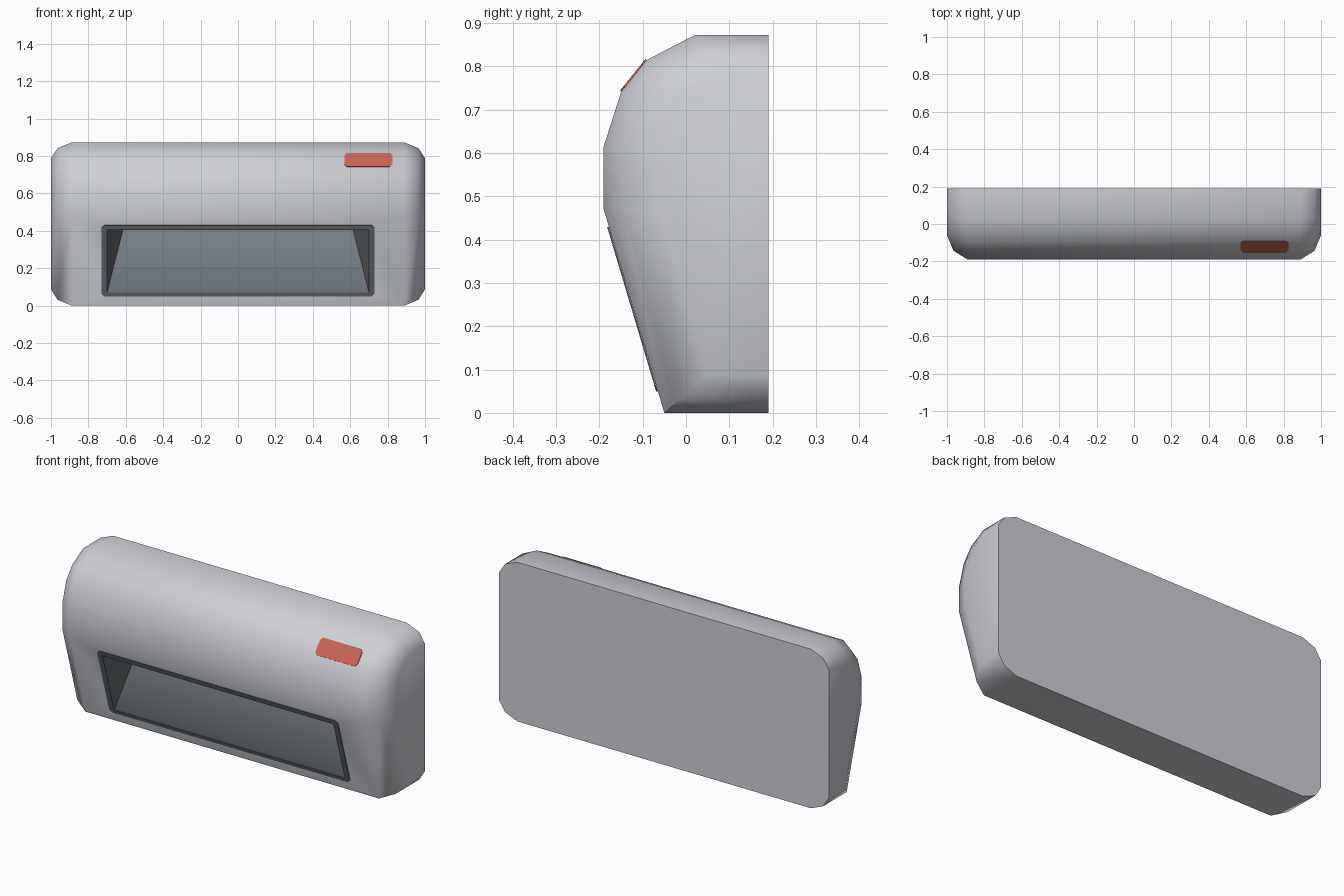
import bpy, bmesh
from mathutils import Vector

if "Cube" in bpy.data.objects:
    bpy.data.objects.remove(bpy.data.objects["Cube"])


def material(name, rgb):
    m = bpy.data.materials.new(name)
    m.diffuse_color = (*rgb, 1)
    m.use_nodes = True
    m.node_tree.nodes["Principled BSDF"].inputs["Base Color"].default_value = m.diffuse_color
    return m


SHELL = material("light grey", (0.62, 0.63, 0.67))
FRAME = material("dark grey", (0.12, 0.135, 0.145))
PANEL = material("slate grey", (0.19, 0.22, 0.245))
RED = material("red", (0.60, 0.13, 0.09))

# Side profiles (y, z): full section and the smaller one at the end caps
OUTER = [(0.19, 0), (-0.05, 0), (-0.19, 0.47), (-0.19, 0.615),
         (-0.15, 0.74), (-0.09, 0.815), (0.02, 0.872), (0.19, 0.872)]
INNER = [(0.19, 0.087), (0.05, 0.087), (-0.06, 0.47), (-0.06, 0.60),
         (-0.035, 0.69), (0.005, 0.745), (0.07, 0.787), (0.19, 0.787)]


def on_facet(i, x, z, lift=0.0):
    """Point on profile facet i at the given x and z, lifted along its normal."""
    (y0, z0), (y1, z1) = OUTER[i], OUTER[i + 1]
    n = Vector((0, -(z1 - z0), y1 - y0)).normalized()
    return Vector((x, y0 + (y1 - y0) * (z - z0) / (z1 - z0), z)) + n * lift


def finish(name, bm, mats, angle=None):
    bmesh.ops.recalc_face_normals(bm, faces=bm.faces)
    mesh = bpy.data.meshes.new(name)
    bm.to_mesh(mesh)
    bm.free()
    for m in mats:
        mesh.materials.append(m)
    ob = bpy.data.objects.new(name, mesh)
    bpy.context.collection.objects.link(ob)
    if angle:
        bpy.ops.object.select_all(action='DESELECT')
        ob.select_set(True)
        bpy.context.view_layer.objects.active = ob
        bpy.ops.object.shade_smooth_by_angle(angle=angle)
    return ob


# Housing: sections lofted along x, with a wedge recess in the sloping front
bm = bmesh.new()
stations = [(-1, 1), (-0.965, 0.36), (-0.89, 0), (0.89, 0), (0.965, 0.36), (1, 1)]
rings = []
for x, t in stations:
    rings.append([bm.verts.new((x, a[0] + (b[0] - a[0]) * t, a[1] + (b[1] - a[1]) * t))
                  for a, b in zip(OUTER, INNER)])
n = len(OUTER)
for k in range(len(rings) - 1):
    for i in range(n - 1):
        if k == 2 and i == 1:
            continue          # front opening is filled below
        a, b = rings[k], rings[k + 1]
        bm.faces.new((a[i], a[i + 1], b[i + 1], b[i]))
bm.faces.new(rings[0])
bm.faces.new(rings[-1])
bm.faces.new([r[0] for r in rings] + [r[-1] for r in reversed(rings)])  # flat back

HX, HZ0, HZ1 = 0.70, 0.07, 0.405
hole = [bm.verts.new(on_facet(1, x, z))
        for x, z in ((-HX, HZ0), (HX, HZ0), (HX, HZ1), (-HX, HZ1))]
edge = [rings[2][1], rings[3][1], rings[3][2], rings[2][2]]
for i in range(4):
    j = (i + 1) % 4
    bm.faces.new((edge[i], edge[j], hole[j], hole[i]))
deep = [bm.verts.new((x, 0.02, HZ1)) for x in (-0.615, 0.615)]
for verts, idx in (((hole[0], hole[1], deep[1], deep[0]), 2),
                   ((hole[0], deep[0], hole[3]), 1),
                   ((hole[1], hole[2], deep[1]), 1),
                   ((hole[3], deep[0], deep[1], hole[2]), 1)):
    bm.faces.new(verts).material_index = idx
finish("housing", bm, [SHELL, FRAME, PANEL], 0.68)


def plate(name, facet, x0, x1, z0, z1, cut, mat, opening=None, lift=0.004):
    """Thin plate with clipped corners lying on a facet, optionally open inside."""
    outline = [(x0, z0 + cut), (x0 + cut, z0), (x1 - cut, z0), (x1, z0 + cut),
               (x1, z1 - cut), (x1 - cut, z1), (x0 + cut, z1), (x0, z1 - cut)]
    bm = bmesh.new()

    def ring(points, h):
        return [bm.verts.new(on_facet(facet, x, z, h)) for x, z in points]

    def wall(a, b):
        for i in range(len(a)):
            j = (i + 1) % len(a)
            bm.faces.new((a[i], a[j], b[j], b[i]))

    low, top = ring(outline, 0.0005), ring(outline, lift)
    wall(low, top)
    if opening:
        ilow, itop = ring(opening, 0.0005), ring(opening, lift)
        wall(ilow, itop)
        for o, c in ((low, ilow), (top, itop)):
            for i in range(4):
                bm.faces.new((o[2 * i], o[2 * i + 1], c[i]))
                bm.faces.new((o[2 * i + 1], o[(2 * i + 2) % 8], c[(i + 1) % 4], c[i]))
    else:
        bm.faces.new(low)
        bm.faces.new(top)
    return finish(name, bm, [mat])


# Dark surround of the recess and red label near the top right
plate("recess_frame", 1, -0.73, 0.73, 0.05, 0.43, 0.015, FRAME,
      [(-HX, HZ0), (HX, HZ0), (HX, HZ1), (-HX, HZ1)])
plate("red_label", 4, 0.57, 0.825, 0.741, 0.814, 0.012, RED)
